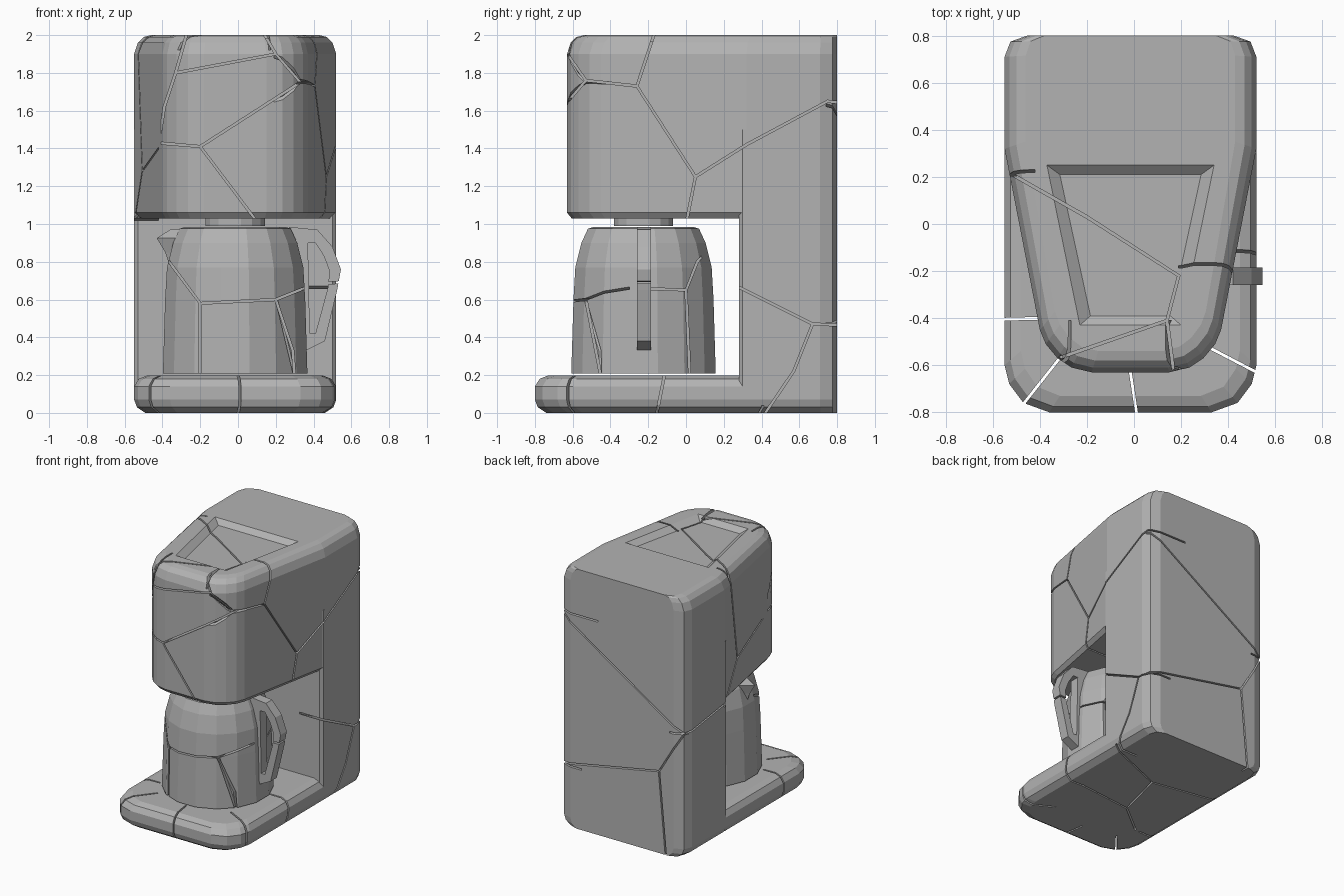
import bpy, bmesh, math
from mathutils import Vector

if "Cube" in bpy.data.objects:
    bpy.data.objects.remove(bpy.data.objects["Cube"])

CX = -0.015          # body centre line
grey = bpy.data.materials.new("plain grey")
grey.diffuse_color = (0.45, 0.45, 0.45, 1)
grey.use_nodes = True
grey.node_tree.nodes["Principled BSDF"].inputs["Base Color"].default_value = grey.diffuse_color


def loft(name, rings, closed=False):
    """Skin a stack of equal rings; cap the ends, or join last to first."""
    bm = bmesh.new()
    vs = [[bm.verts.new(p) for p in r] for r in rings]
    n = len(rings[0])
    pairs = list(zip(vs, vs[1:])) + ([(vs[-1], vs[0])] if closed else [])
    for a, b in pairs:
        for i in range(n):
            bm.faces.new((a[i], a[(i + 1) % n], b[(i + 1) % n], b[i]))
    if not closed:
        bm.faces.new(vs[0])
        bm.faces.new(vs[-1])
    bmesh.ops.recalc_face_normals(bm, faces=bm.faces)
    me = bpy.data.meshes.new(name)
    bm.to_mesh(me)
    bm.free()
    me.materials.append(grey)
    ob = bpy.data.objects.new(name, me)
    bpy.context.collection.objects.link(ob)
    return ob


def boolean(ob, tool, op):
    m = ob.modifiers.new("bool", 'BOOLEAN')
    m.operation, m.object, m.solver = op, tool, 'EXACT'
    bpy.context.view_layer.objects.active = ob
    bpy.ops.object.modifier_apply(modifier=m.name)
    bpy.data.objects.remove(tool)


def slab(name, half, levels):
    """Mirrored plan outline stacked at (z, inset); the back stays flush."""
    plan = half + [(-x, y) for x, y in reversed(half)]
    span = 0.8 - min(y for _, y in plan)
    return loft(name, [[(CX + x * (1 - d / 0.535), 0.8 - (0.8 - y) * (1 - d / span), z)
                        for x, y in plan] for z, d in levels])


def crack(ob, axis, lo, hi, pts, w=0.012):
    """Cut a thin ribbon-shaped gap drawn as a polyline seen along an axis."""
    pts = [Vector(p) for p in pts]
    left, right = [], []
    for i, p in enumerate(pts):
        dirs = [(b - a).normalized() for a, b in zip(pts[max(i - 1, 0):i + 1], pts[max(i, 1) if i == 0 else i:i + 2])
                if (b - a).length > 0]
        if i > 0:
            dirs.append((p - pts[i - 1]).normalized())
        if i < len(pts) - 1:
            dirs.append((pts[i + 1] - p).normalized())
        t = sum(dirs, Vector((0, 0))).normalized()
        nrm = Vector((-t.y, t.x)) * w / 2
        left.append(p + nrm)
        right.append(p - nrm)
    place = {'x': lambda d, u, v: (d, u, v), 'y': lambda d, u, v: (u, d, v),
             'z': lambda d, u, v: (u, v, d)}[axis]
    ring = left + right[::-1]
    boolean(ob, loft("cutter", [[place(d, *p) for p in ring] for d in (lo, hi)]), 'DIFFERENCE')


# body: head, column and base fused into one C-shaped shell
back = [(.44, .8), (.51, .775), (.535, .71)]
body = slab("machine_body", back + [(.535, .32), (.385, -.45), (.36, -.51), (.31, -.57),
                                    (.25, -.61), (.165, -.63)],
            [(1.03, .025), (1.06, 0), (1.9, 0), (1.96, .02), (1.99, .05), (2, .09)])
boolean(body, slab("column", back + [(.535, .30), (.515, .28)], [(.1, 0), (1.5, 0)]), 'UNION')
boolean(body, slab("base", back + [(.535, -.6), (.515, -.68), (.455, -.76), (.345, -.8)],
                   [(0, .06), (.03, .015), (.07, 0), (.14, 0), (.18, .025), (.198, .07)]), 'UNION')

# sunken panel in the lid
panel = [(.355, .25, .30, .21), (-.355, .25, -.30, .21), (-.215, -.43, -.17, -.39), (.215, -.43, .17, -.39)]
boolean(body, loft("recess", [[(CX + p[2], p[3], 1.965) for p in panel],
                              [(CX + p[0], p[1], 2.0) for p in panel],
                              [(CX + p[0], p[1], 2.05) for p in panel]]), 'DIFFERENCE')

# cracks in the body, side by side
for line in ([(0, 1.0), (.05, 1.25), (-.26, 1.73), (-.16, 2.03)],
             [(.05, 1.25), (.32, 1.42), (.75, 1.65), (.83, 1.64)],
             [(-.26, 1.73), (-.53, 1.76), (-.65, 1.93)],
             [(-.53, 1.76), (-.65, 1.62)],
             [(.25, .68), (.67, .47), (.83, .465)],
             [(.67, .47), (.57, .22), (.40, -.03)],
             [(-.11, .22), (-.13, .12), (-.16, -.03)]):
    crack(body, 'x', .33 if line[0][1] < .7 else .19, .6, line)
for line in ([(.23, 2.03), (.1, 1.28), (.32, 1.0)], [(.1, 1.28), (-.45, 1.43)],
             [(.83, .95), (.25, 1.03)]):
    crack(body, 'x', -.6, -.42, line)
for line in ([(.11, 1.0), (-.2, 1.41), (-.43, 1.43)],
             [(-.42, 1.43), (-.39, 1.62), (-.33, 1.8), (-.27, 2.01)],
             [(-.33, 1.8), (.2, 1.9), (.33, 1.75), (.42, 1.745)],
             [(-.2, 1.41), (.33, 1.75)], [(.2, 1.9), (.13, 2.02)]):
    crack(body, 'y', -.7, -.41, line)
for line in ([(.54, 1.65), (-.56, .94)], [(-.53, .96), (-.33, .63), (.54, .465)],
             [(-.33, .63), (-.39, -.03)]):
    crack(body, 'y', .74, .85, line)
for line in ([(-.57, .24), (-.2, .03), (.19, -.22), (.14, -.41), (-.32, -.57)],
             [(.14, -.41), (.17, -.64)]):
    crack(body, 'z', 1.92, 2.1, line)
for line in ([(-.57, -.405), (-.38, -.40)], [(-.49, -.79), (-.30, -.55)],
             [(.015, -.83), (-.02, -.6)], [(.54, -.64), (.30, -.515)]):
    crack(body, 'z', -.05, .25, line)
for line in ([(.54, .42), (0, .2), (-.57, .3)], [(0, .2), (-.1, -.2), (-.35, -.4)],
             [(-.1, -.2), (.36, -.15)]):
    crack(body, 'z', -.05, .04, line)


def disc(r, z, n=16, cy=-.225):
    return [(CX + r * math.sin(2 * math.pi * (i + .5) / n),
             cy - r * math.cos(2 * math.pi * (i + .5) / n), z) for i in range(n)]


# drip nozzle under the head
loft("nozzle", [disc(.16, .99), disc(.16, 1.05)])

# carafe with flat top
carafe = loft("carafe", [disc(r, z) for r, z in ((.39, .208), (.378, .6), (.368, .77), (.335, .9), (.30, .975), (.27, .985))])
for line in ([(-.42, .88), (-.35, .78), (-.2, .58), (.2, .6), (.4, .68)],
             [(-.2, .58), (-.2, .19)], [(.2, .6), (.29, .33), (.3, .19)]):
    crack(carafe, 'y', -.65, -.3, line)
for line in ([(-.25, .66), (0, .65), (.06, .8), (.14, .89)], [(-.53, .6), (-.45, .19)],
             [(0, .65), (.02, .19)]):
    crack(carafe, 'x', .15, .45, line)

# pouring spout on the left
def spout_ring(h, tip, z):
    return [(-.28, -.225 - h, z), (tip, -.225, z), (-.28, -.225 + h, z)]
loft("spout", [spout_ring(.05, -.35, .74), spout_ring(.08, -.385, .85), spout_ring(.1, -.43, .925), spout_ring(.09, -.36, .97)])

# handle loop on the right: matching outer and inner outlines
outer = [(.27, .985), (.42, .97), (.50, .88), (.545, .76), (.525, .65), (.46, .38), (.36, .33)]
inner = [(.37, .90), (.41, .90), (.455, .83), (.485, .75), (.475, .66), (.41, .42), (.38, .42)]
handle = loft("handle", [[(ox, y0, oz), (ox, y1, oz), (ix, y1, iz), (ix, y0, iz)]
                         for (ox, oz), (ix, iz) in zip(outer, inner)
                         for y0, y1 in [(-.26, -.185)]], closed=True)
crack(handle, 'y', -.4, 0, [(.42, .682), (.58, .695)])
